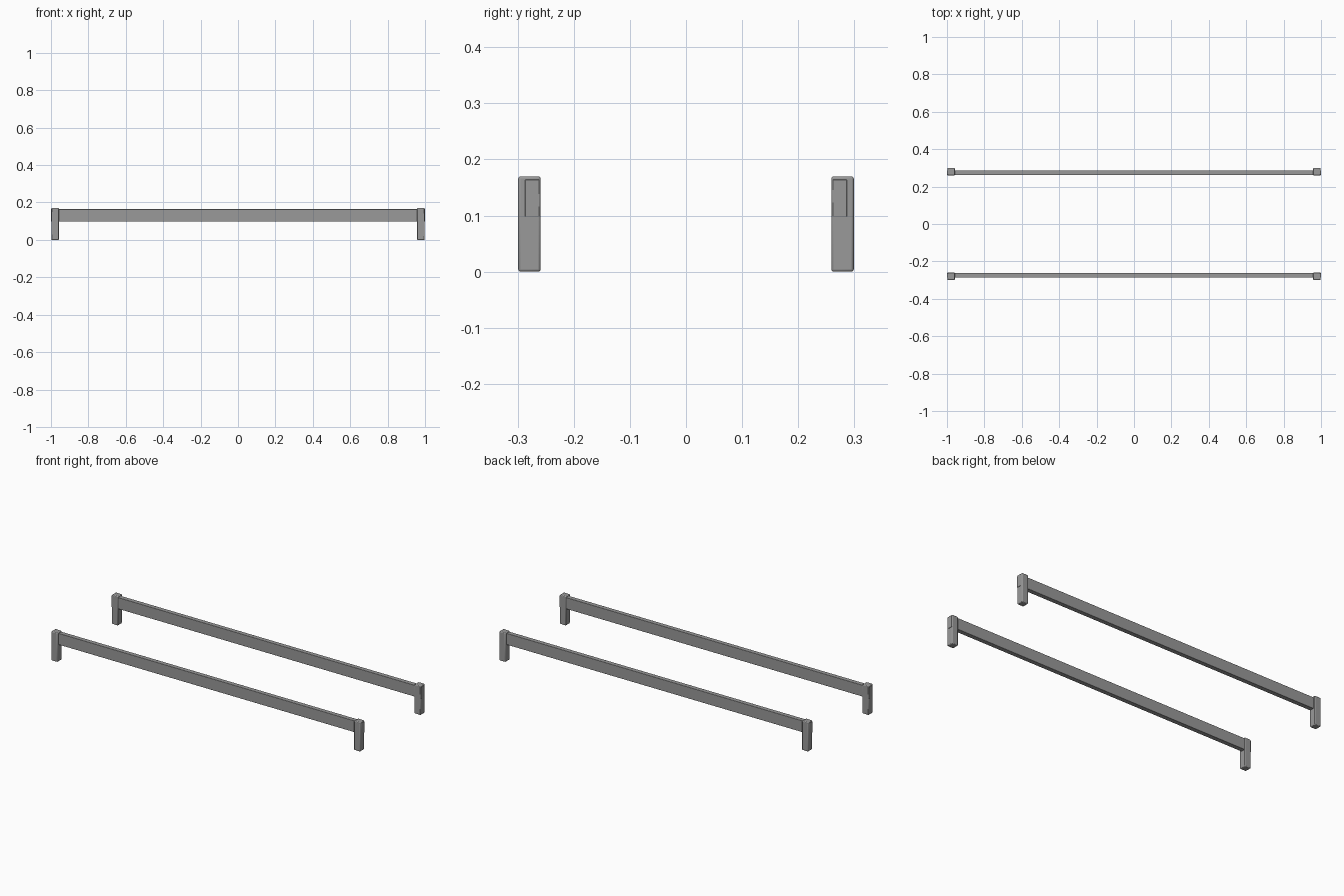
import bpy

cube = bpy.data.objects.get("Cube")
if cube:
    bpy.data.objects.remove(cube, do_unlink=True)

# Single grey finish
grey = bpy.data.materials.new("grey")
grey.use_nodes = True
colour = (0.32, 0.32, 0.32, 1)
grey.diffuse_color = colour
grey.node_tree.nodes["Principled BSDF"].inputs["Base Color"].default_value = colour


def box(name, centre, size, bevel):
    """Box with softened edges."""
    bpy.ops.mesh.primitive_cube_add(size=1, location=centre)
    obj = bpy.context.object
    obj.name = name
    obj.scale = size
    bpy.ops.object.transform_apply(location=False, rotation=False, scale=True)
    obj.data.materials.append(grey)
    mod = obj.modifiers.new("soft_edges", 'BEVEL')
    mod.width = bevel
    mod.segments = 2
    bpy.ops.object.shade_smooth_by_angle()
    return obj


POST_W, POST_H = 0.04, 0.17
RAIL_T, RAIL_LOW, RAIL_TOP = 0.026, 0.098, 0.164

for side, sy in (("front", -1), ("back", 1)):
    # Long rail, set toward the inner face; its ends just show through the posts
    box(side + "_rail", (0, sy * 0.274, (RAIL_LOW + RAIL_TOP) / 2),
        (2.0, RAIL_T, RAIL_TOP - RAIL_LOW), 0.001)
    # Short posts at both ends
    for end, sx in (("left", 1), ("right", -1)):
        box(f"{side}_{end}_post", (sx * 0.978, sy * 0.279, POST_H / 2),
            (POST_W, POST_W, POST_H), 0.004)
